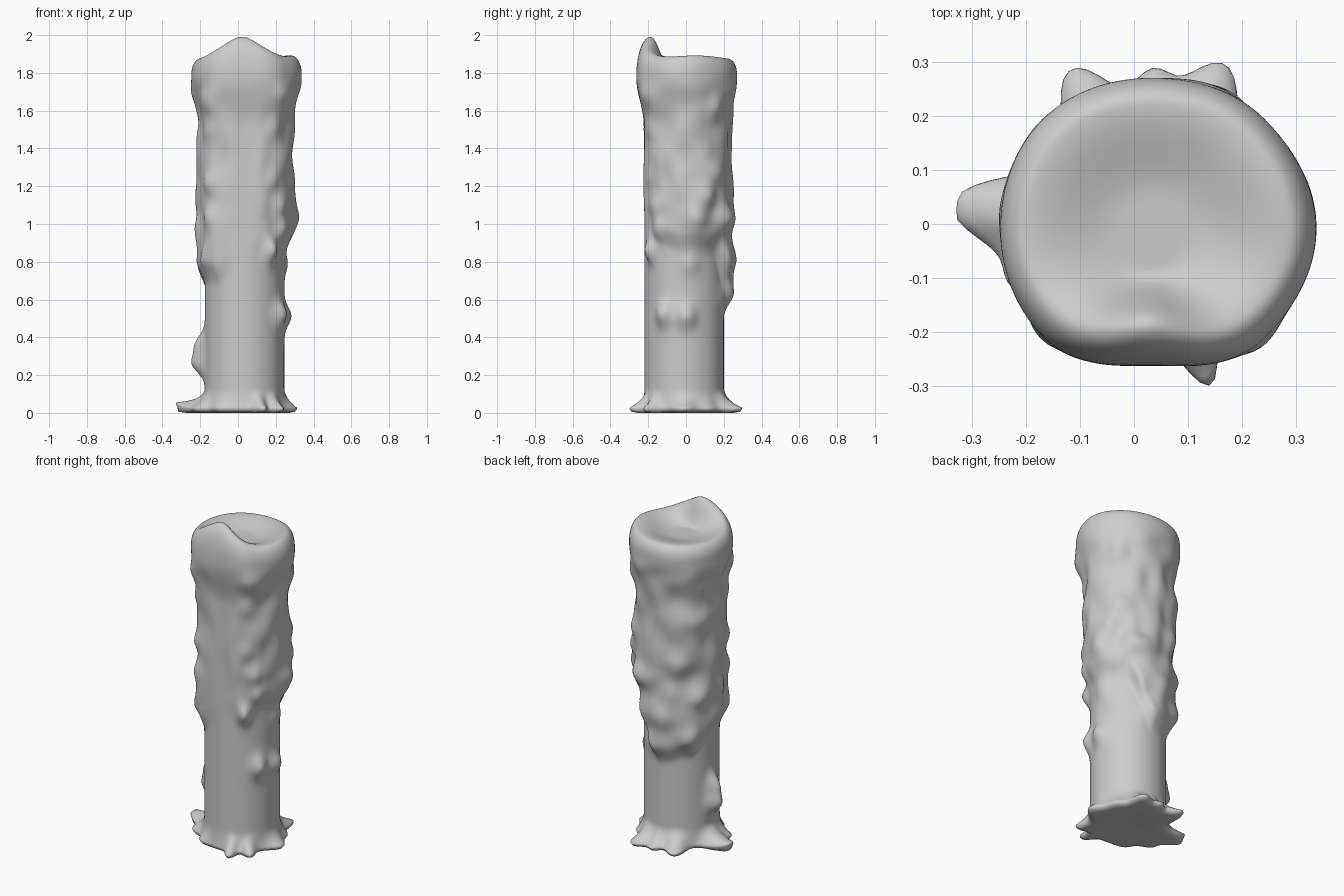
import bpy, bmesh, math
from mathutils import Vector, noise

if "Cube" in bpy.data.objects:
    bpy.data.objects.remove(bpy.data.objects["Cube"])

CX, CY, CORE = 0.035, -0.01, 0.21
SEG, RINGS, SHOULDER = 128, 110, 1.80

# Wax coat, sampled every 45 degrees starting at +x
HEM = [0.90, 0.90, 0.58, 0.62, 0.75, 0.74, 0.85, 0.98]
COAT = [0.048, 0.045, 0.044, 0.042, 0.038, 0.028, 0.0, 0.030]
TOP_R = [0.302, 0.290, 0.280, 0.288, 0.282, 0.284, 0.252, 0.288]

# Drips and lumps: angle, height, bulge, angular width
LUMPS = [
    (-30, 0.53, 0.042, 12), (3, 0.52, 0.038, 14), (8, 0.80, 0.02, 14),
    (38, 1.28, 0.028, 13), (28, 1.16, 0.03, 12), (17, 1.04, 0.03, 13),
    (-52, 0.87, 0.050, 10), (-35, 0.97, 0.03, 10), (-40, 1.10, 0.030, 11),
    (-50, 1.25, 0.02, 10), (-50, 1.52, 0.020, 11), (-50, 1.68, 0.015, 11),
    (64, 1.03, 0.045, 18), (75, 0.63, 0.015, 14), (98, 0.82, 0.015, 14),
    (112, 0.98, 0.02, 14), (135, 0.70, 0.025, 14), (150, 0.95, 0.025, 14),
    (125, 1.15, 0.02, 18), (140, 1.42, 0.02, 18), (176, 0.27, 0.068, 11),
    (177, 0.37, 0.050, 10), (38, 1.62, 0.02, 11), (185, 1.0, 0.015, 12),
    (212, 0.82, 0.025, 11), (221, 1.05, 0.028, 11), (220, 1.22, 0.028, 11),
    (221, 1.50, 0.022, 11), (220, 1.66, 0.015, 11),
]
# Puddled toes at the base: angle, reach, angular width
TOES = [(173, 0.150, 14), (200, 0.06, 13), (-70, 0.085, 8), (-46, 0.07, 9),
        (0, 0.055, 15), (35, 0.03, 16), (67, 0.110, 13), (90, 0.07, 10),
        (117, 0.11, 13), (235, 0.025, 14)]


def smooth(a, b, x):
    t = min(1, max(0, (x - a) / (b - a)))
    return t * t * (3 - 2 * t)


def around(table, deg):
    """Smooth cyclic interpolation of an 8-entry table."""
    p = (deg % 360) / 45
    i = int(p)
    t = smooth(0, 1, p - i)
    return table[i % 8] * (1 - t) + table[(i + 1) % 8] * t


def bell(deg, centre, width):
    d = (deg - centre + 180) % 360 - 180
    return math.exp(-(d / width) ** 2)


def side_radius(deg, z):
    a = math.radians(deg)
    hem = around(HEM, deg)
    coat = around(COAT, deg)
    mask = smooth(hem - 0.07, hem + 0.07, z)
    r = CORE + coat * mask
    # flared top
    t = smooth(1.52, 1.78, z)
    r = r * (1 - t) + around(TOP_R, deg) * t
    # lumpy surface
    fade = 1 - smooth(1.68, SHOULDER, z)
    n = noise.noise(Vector((math.cos(a) * 2.2, math.sin(a) * 2.2, z * 5.5)))
    r += 0.024 * n * mask * min(1, coat / 0.03) * fade
    for c, h, amp, w in LUMPS:
        r += amp * bell(deg, c, w) * math.exp(-((z - h) / 0.065) ** 2) * fade
    # flared foot
    if z < 0.14:
        reach = 0.012 + sum(amp * bell(deg, c, w) for c, amp, w in TOES)
        r += min(reach, 0.155) * ((0.14 - max(z, 0.035)) / 0.105) ** 2
    return r


def point(deg, r, z):
    a = math.radians(deg)
    return (CX + r * math.cos(a), CY + r * math.sin(a), z)


angles = [i * 360 / SEG for i in range(SEG)]
bm = bmesh.new()
rings = []

# Underside
for k, z in ((0.45, 0.018), (0.85, 0.008), (0.96, 0.014)):
    rings.append([bm.verts.new(point(d, k * side_radius(d, 0.03), z)) for d in angles])

# Side wall, with the tip of the left toe curling upward
for j in range(RINGS + 1):
    z0 = 0.028 + (SHOULDER - 0.028) * (j / RINGS) ** 1.15
    ring = []
    for d in angles:
        r = side_radius(d, z0)
        lift = 0.25 * max(0, r - 0.25) * bell(d, 172, 14) if z0 < 0.14 else 0
        ring.append(bm.verts.new(point(d, r, z0 + lift)))
    rings.append(ring)

# Rounded rim, raised lip at the front, and shallow melted dish
CAP = 26
DISH = 1.845
for j in range(1, CAP):
    u = j / CAP
    ring = []
    for d in angles:
        g = bell(d, 266, 40)
        rim_z = 1.882 + 0.018 * bell(d, 15, 40) + 0.118 * g
        rim_k = 0.83 - 0.13 * g
        R = around(TOP_R, d)
        if u < 0.45:
            s = u / 0.45 * math.pi / 2
            k = 1 - (1 - rim_k) * (1 - math.cos(s))
            z = SHOULDER + (rim_z - SHOULDER) * math.sin(s)
        else:
            s = (u - 0.45) / 0.55
            k = rim_k * (1 - s)
            z = rim_z + (DISH - rim_z) * smooth(0, 0.75 - 0.2 * g, s)
        ring.append(bm.verts.new(point(d, R * k, z)))
    rings.append(ring)

for lo, hi in zip(rings, rings[1:]):
    for i in range(SEG):
        n = (i + 1) % SEG
        bm.faces.new((lo[i], lo[n], hi[n], hi[i]))
for ring, z in ((rings[0], 0.02), (rings[-1], DISH)):
    c = bm.verts.new((CX, CY, z))
    for i in range(SEG):
        bm.faces.new((ring[i], ring[(i + 1) % SEG], c))
bmesh.ops.recalc_face_normals(bm, faces=bm.faces)
for f in bm.faces:
    f.smooth = True

# Settle on the ground
low = min(v.co.z for v in bm.verts)
bmesh.ops.translate(bm, verts=bm.verts, vec=(0, 0, -low))

mesh = bpy.data.meshes.new("melted_candle")
bm.to_mesh(mesh)
bm.free()
candle = bpy.data.objects.new("melted_candle", mesh)
bpy.context.collection.objects.link(candle)
